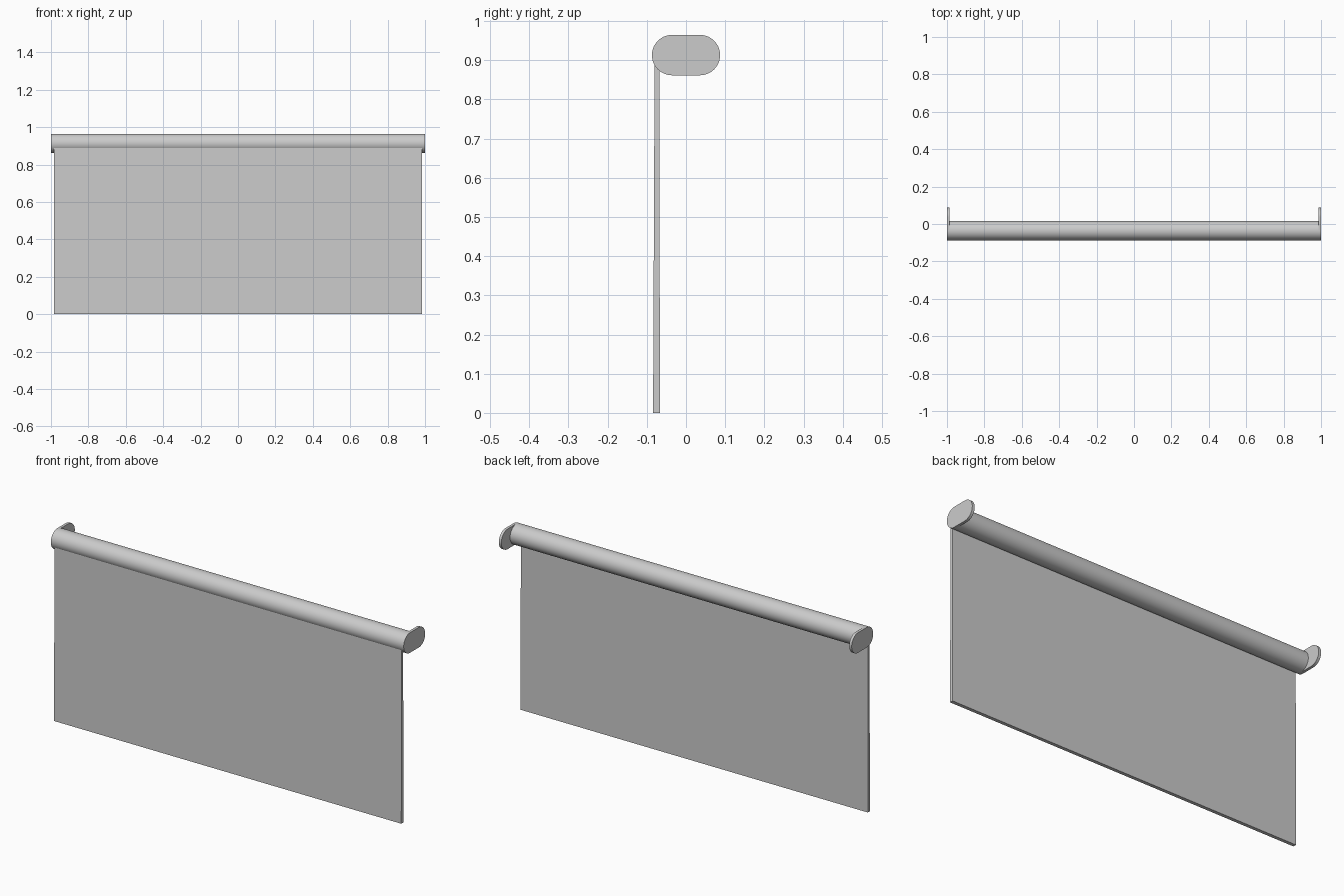
import bpy, bmesh
from math import sin, cos, pi, radians

if "Cube" in bpy.data.objects:
    bpy.data.objects.remove(bpy.data.objects["Cube"])

R = 0.0515           # roller and bracket radius
ZC = 0.913           # roller axis height
YC = -0.0355         # roller axis depth
INNER, OUTER = 0.986, 1.0


def extrude_x(name, profile, x0, x1):
    """Solid made from a (y, z) profile swept along x."""
    bm = bmesh.new()
    face = bm.faces.new([bm.verts.new((x0, y, z)) for y, z in profile])
    res = bmesh.ops.extrude_face_region(bm, geom=[face])
    verts = [v for v in res["geom"] if isinstance(v, bmesh.types.BMVert)]
    bmesh.ops.translate(bm, verts=verts, vec=(x1 - x0, 0, 0))
    bmesh.ops.recalc_face_normals(bm, faces=bm.faces[:])
    mesh = bpy.data.meshes.new(name)
    bm.to_mesh(mesh)
    bm.free()
    obj = bpy.data.objects.new(name, mesh)
    bpy.context.collection.objects.link(obj)
    bpy.ops.object.select_all(action='DESELECT')
    obj.select_set(True)
    bpy.context.view_layer.objects.active = obj
    bpy.ops.object.shade_smooth_by_angle(angle=radians(30))
    return obj


def arc(yc, start, end, steps):
    return [(yc + R * cos(start + (end - start) * i / steps),
             ZC + R * sin(start + (end - start) * i / steps))
            for i in range(steps + 1)]


# Roller tube between the brackets
extrude_x("roller_tube", arc(YC, 0, 2 * pi, 64)[:-1], -INNER, INNER)

# Rounded end brackets reaching back to the wall
bracket = arc(YC, pi / 2, 3 * pi / 2, 32) + arc(-YC, -pi / 2, pi / 2, 32)
extrude_x("left_bracket", bracket, -OUTER, -INNER)
extrude_x("right_bracket", bracket, INNER, OUTER)

# Hanging shade, slightly thicker towards the bottom
shade = [(-0.084, 0), (-0.0665, 0), (-0.068, ZC), (-0.080, ZC)]
extrude_x("shade_panel", shade, -0.984, 0.984)
